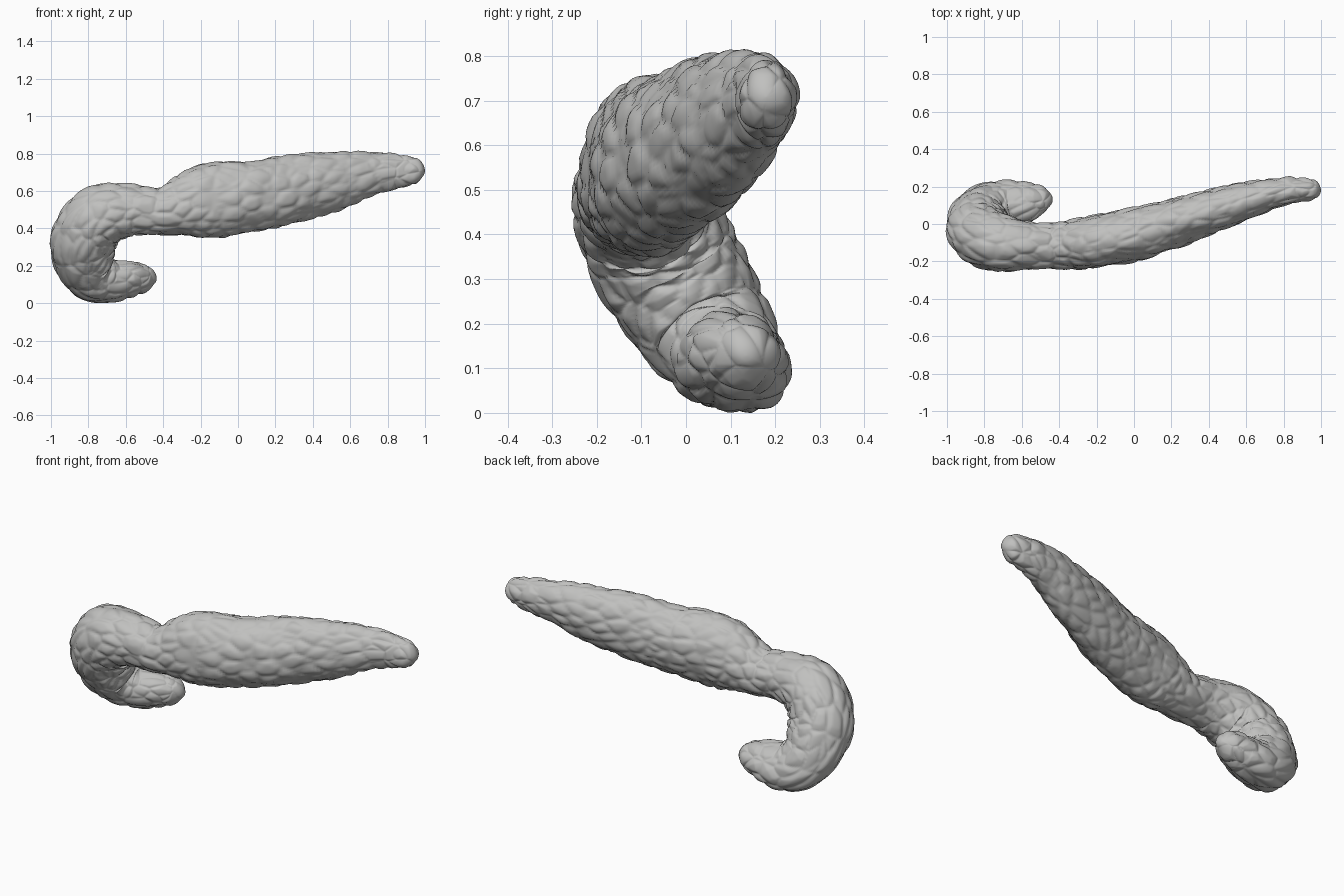
import bpy, bmesh, math
from mathutils import Vector, noise

if "Cube" in bpy.data.objects:
    bpy.data.objects.remove(bpy.data.objects["Cube"])

# Spine: x, y, z, half width, half height
SPINE = [
    (1.0, .18, .74, .05, .055), (.9, .18, .74, .062, .082),
    (.75, .165, .73, .083, .112), (.4, .065, .665, .115, .175),
    (.1, -.03, .61, .138, .185), (-.18, -.09, .575, .14, .2),
    (-.4, -.115, .525, .125, .127), (-.58, -.113, .53, .13, .14),
    (-.735, -.095, .495, .158, .17), (-.82, -.05, .39, .165, .175),
    (-.828, .015, .27, .155, .168), (-.785, .07, .185, .135, .155),
    (-.69, .1, .15, .115, .138), (-.57, .118, .162, .092, .11),
    (-.495, .13, .165, .07, .08), (-.435, .135, .16, .045, .05),
]
STEPS, SIDES = 24, 112


def catmull(a, b, c, d, t):
    return [.5 * (2 * q + (r - p) * t + (2 * p - 5 * q + 4 * r - s) * t * t
                  + (3 * q - p - 3 * r + s) * t ** 3)
            for p, q, r, s in zip(a, b, c, d)]


def sample_spine():
    ext = [SPINE[0]] + SPINE + [SPINE[-1]]
    out = []
    for i in range(len(SPINE) - 1):
        out += [catmull(*ext[i:i + 4], k / STEPS) for k in range(STEPS)]
    return out + [list(SPINE[-1])]


def lump(p):
    # Soft pebbly scales with creased borders, over broad swellings
    dist, _ = noise.voronoi(p)
    crease = min(1, (dist[1] - dist[0]) * 2)
    return .012 * (crease ** .7 - .5) + .008 * noise.noise(p * .5)


# Body: rings swept along the spine with a carried-along frame
rings = sample_spine()
centres = [Vector(r[:3]) for r in rings]
lengths = [0]
for a, b in zip(centres, centres[1:]):
    lengths.append(lengths[-1] + (b - a).length)
total = lengths[-1]

bm = bmesh.new()
up = Vector((0, 0, 1))
loops = []
for i, (c, r, s) in enumerate(zip(centres, rings, lengths)):
    tangent = (centres[min(i + 1, len(centres) - 1)] - centres[max(i - 1, 0)]).normalized()
    up = (up - tangent * up.dot(tangent)).normalized()
    side = tangent.cross(up)
    gap = min(1, min(s, total - s) / .06)
    dome = max(.04, math.sqrt(1 - (1 - gap) ** 2))
    loop = []
    for k in range(SIDES):
        ang = math.tau * k / SIDES
        w, h = r[3] * math.cos(ang), r[4] * math.sin(ang)
        bump = lump(Vector((s * 10, w * dome * 14, h * dome * 14)))
        out = side * w + up * h
        loop.append(bm.verts.new(c + out * dome + out.normalized() * bump * dome))
    loops.append(loop)

for a, b in zip(loops, loops[1:]):
    for k in range(SIDES):
        n = (k + 1) % SIDES
        bm.faces.new((a[k], a[n], b[n], b[k]))
bm.faces.new(loops[0])
bm.faces.new(loops[-1])
bmesh.ops.recalc_face_normals(bm, faces=bm.faces)

# Rest on the floor
floor = min(v.co.z for v in bm.verts)
bmesh.ops.translate(bm, verts=bm.verts, vec=(0, 0, -floor))

mesh = bpy.data.meshes.new("curled_body")
bm.to_mesh(mesh)
bm.free()
body = bpy.data.objects.new("curled_body", mesh)
bpy.context.collection.objects.link(body)
mesh.shade_smooth()

# Plain grey surface
grey = bpy.data.materials.new("stone_grey")
grey.use_nodes = True
grey.diffuse_color = (.53, .53, .52, 1)
grey.node_tree.nodes["Principled BSDF"].inputs["Base Color"].default_value = grey.diffuse_color
mesh.materials.append(grey)
